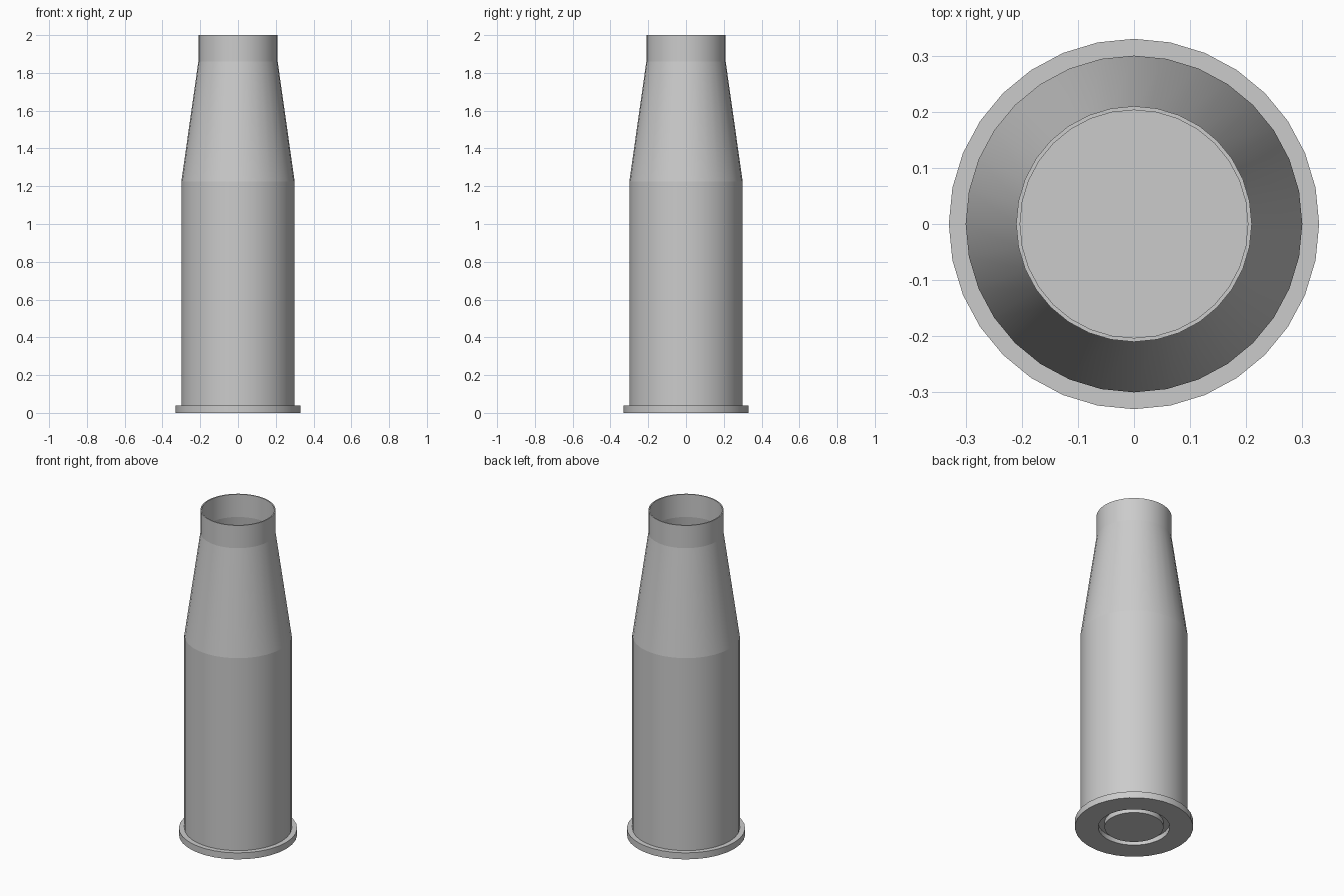
import bpy, bmesh, math

if "Cube" in bpy.data.objects:
    bpy.data.objects.remove(bpy.data.objects["Cube"])

SIDES = 32


def lathe(name, profile):
    """Revolve an (r, z) profile around z; radius 0 makes a pole. Ring edges stay crisp."""
    bm = bmesh.new()
    rings = []
    for r, z in profile:
        if r == 0:
            rings.append([bm.verts.new((0, 0, z))] * SIDES)
        else:
            rings.append([bm.verts.new((r * math.cos(2 * math.pi * i / SIDES),
                                        r * math.sin(2 * math.pi * i / SIDES), z))
                          for i in range(SIDES)])
    for a, b in zip(rings, rings[1:]):
        for i in range(SIDES):
            j = (i + 1) % SIDES
            corners = list(dict.fromkeys((a[i], a[j], b[j], b[i])))
            bm.faces.new(corners).smooth = True
    bmesh.ops.recalc_face_normals(bm, faces=bm.faces)
    for e in bm.edges:
        p, q = (v.co for v in e.verts)
        if abs(p.z - q.z) < 1e-5 and abs(p.xy.length - q.xy.length) < 1e-5:
            e.smooth = False
    mesh = bpy.data.meshes.new(name)
    bm.to_mesh(mesh)
    bm.free()
    obj = bpy.data.objects.new(name, mesh)
    bpy.context.collection.objects.link(obj)
    return obj


# Hollow casing: grooved base, rim, straight body, tapered shoulder, neck, inner wall
lathe("casing", [
    (0, 0.03), (0.20, 0.03), (0.20, 0.0),
    (0.33, 0.0), (0.33, 0.04), (0.30, 0.04),
    (0.30, 1.225), (0.21, 1.86), (0.21, 2.0),
    (0.203, 2.0), (0.203, 1.86), (0.292, 1.225),
    (0.292, 0.045), (0, 0.045),
])

# Primer cap sitting in the base recess
lathe("primer", [(0, 0.0), (0.165, 0.0), (0.165, 0.03), (0, 0.03)])
